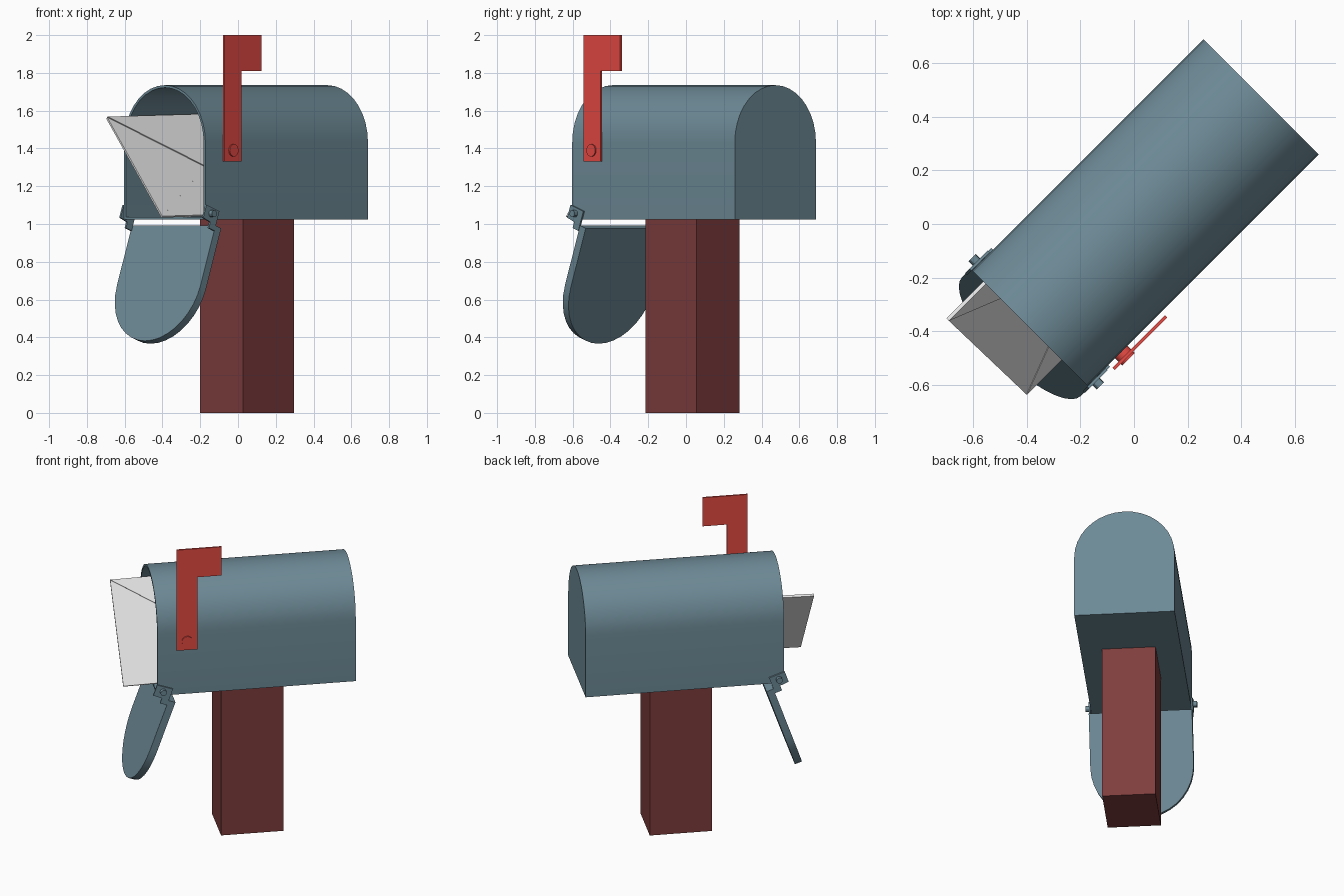
import bpy, bmesh
from math import sin, cos, pi, radians
from mathutils import Matrix, Vector

cube = bpy.data.objects.get("Cube")
if cube:
    bpy.data.objects.remove(cube)


def material(name, rgb):
    m = bpy.data.materials.new(name)
    m.use_nodes = True
    m.diffuse_color = (*rgb, 1)
    m.node_tree.nodes["Principled BSDF"].inputs["Base Color"].default_value = (*rgb, 1)
    return m


blue = material("slate blue", (0.153, 0.253, 0.305))
red = material("flag red", (0.8, 0.07, 0.057))
brown = material("post brown", (0.21, 0.046, 0.046))
paper = material("paper white", (0.8, 0.8, 0.8))

# The whole model is turned 45 degrees; locally x runs to the back, -y is the flag side
TURN = Matrix.Rotation(radians(45), 4, 'Z')
HALF, SPRING, FLOOR = 0.304, 1.431, 1.025


def frame(origin, ax, ay):
    """Matrix whose x and y axes carry a profile and whose z is the extrusion."""
    ax, ay = Vector(ax).normalized(), Vector(ay).normalized()
    m = Matrix((ax, ay, ax.cross(ay))).transposed().to_4x4()
    m.translation = origin
    return m


def prism(name, pts, place, depth, mat, hollow=0):
    """Extrude a profile; optionally sink a cavity into its starting face."""
    bm = bmesh.new()
    low = [bm.verts.new((x, y, 0)) for x, y in pts]
    high = [bm.verts.new((x, y, depth)) for x, y in pts]
    start = bm.faces.new(low)
    bm.faces.new(high)
    n = len(pts)
    for i in range(n):
        j = (i + 1) % n
        bm.faces.new((low[i], low[j], high[j], high[i]))
    bmesh.ops.recalc_face_normals(bm, faces=bm.faces)
    if hollow:
        bmesh.ops.inset_region(bm, faces=[start], thickness=hollow, use_even_offset=True)
        bmesh.ops.inset_region(bm, faces=[start], thickness=0, depth=hollow - depth)
    bm.transform(TURN @ place)
    me = bpy.data.meshes.new(name)
    bm.to_mesh(me)
    bm.free()
    me.materials.append(mat)
    me.shade_smooth()
    me.set_sharp_from_angle(angle=radians(30))
    ob = bpy.data.objects.new(name, me)
    bpy.context.collection.objects.link(ob)
    return ob


def arch(half, base, spring, steps=18):
    pts = [(half, base)]
    pts += [(half * cos(pi * i / steps), spring + half * sin(pi * i / steps))
            for i in range(steps + 1)]
    return pts + [(-half, base)]


def rect(x0, x1, y0, y1):
    return [(x0, y0), (x1, y0), (x1, y1), (x0, y1)]


def circle(x, y, r, n=16):
    return [(x + r * cos(2 * pi * i / n), y + r * sin(2 * pi * i / n)) for i in range(n)]


def side(y):
    """Profile plane of x and z, extruding towards the flag side from y."""
    return frame((0, y, 0), (1, 0, 0), (0, 0, 1))


# Post and open-fronted box
prism("post", rect(-0.134, 0.249, -0.171, 0.152), Matrix(), FLOOR, brown)
prism("box", arch(HALF, FLOOR, SPRING), frame((-0.548, 0, 0), (0, 1, 0), (0, 0, 1)),
      1.217, blue, hollow=0.013)

# Open door hanging forward, profile running down the slope from its top edge
tilt = radians(19.5)
down = Vector((-sin(tilt), 0, -cos(tilt)))
DOOR_HALF = 0.313
prism("door", arch(DOOR_HALF, 0, 0.335), frame((-0.481, 0, 0.992), (0, 1, 0), down),
      -0.045, blue)

# Hinge arms and pins on both sides, outline follows the door slope
out = Vector((-cos(tilt), 0, sin(tilt)))
corner = Vector((-0.481, 0, 0.992))
outline = [(0, 0.03), (0, -0.08), (0.102, -0.08), (0.102, -0.008), (0.045, -0.004), (0.045, 0.03)]
arm = []
for a, b in outline:
    p = corner + out * a + down * b
    arm.append((p.x, p.z))
for label, s in (("right", -1), ("left", 1)):
    prism(label + "_hinge_arm", arm, side(s * 0.305), -s * 0.01, blue)
    prism(label + "_hinge_pin", circle(-0.515, 1.055, 0.019, 12), side(s * 0.3), -s * 0.038, blue)

# Raised flag and its pivot
flag = [(-0.435, 1.33), (-0.308, 1.33), (-0.308, 1.81), (-0.159, 1.81), (-0.159, 2.0), (-0.435, 2.0)]
prism("flag", flag, side(-0.322), 0.012, red)
prism("flag_pivot", circle(-0.371, 1.39, 0.033), side(-0.303), 0.039, red)

# Letter leaning inside the box: profile x goes inward, y goes up the short edge
low, high = Vector((-0.732, -0.166, 1.04)), Vector((-0.737, 0.237, 1.565))
inward = Vector((1, 0, 0.02))
edge = high - low
tall, long = edge.length, 1.08
plane = frame(low, inward, edge - inward * edge.dot(inward) / inward.length_squared)
prism("letter", rect(0, long, 0, tall), plane, -0.01, paper)

# Envelope folds as thin plates on the upper face
middle = (long / 2, tall * 0.5)
face = 1 if plane.to_3x3().col[2].z > 0 else -1
if face < 0:
    plane = plane @ Matrix.Translation((0, 0, -0.01))
prism("letter_flap", [(0, tall), (long / 2, tall * 0.46), (long, tall)], plane, face * 0.006, paper)
prism("letter_bottom_fold", [(0, 0), (long, 0), middle], plane, face * 0.003, paper)
